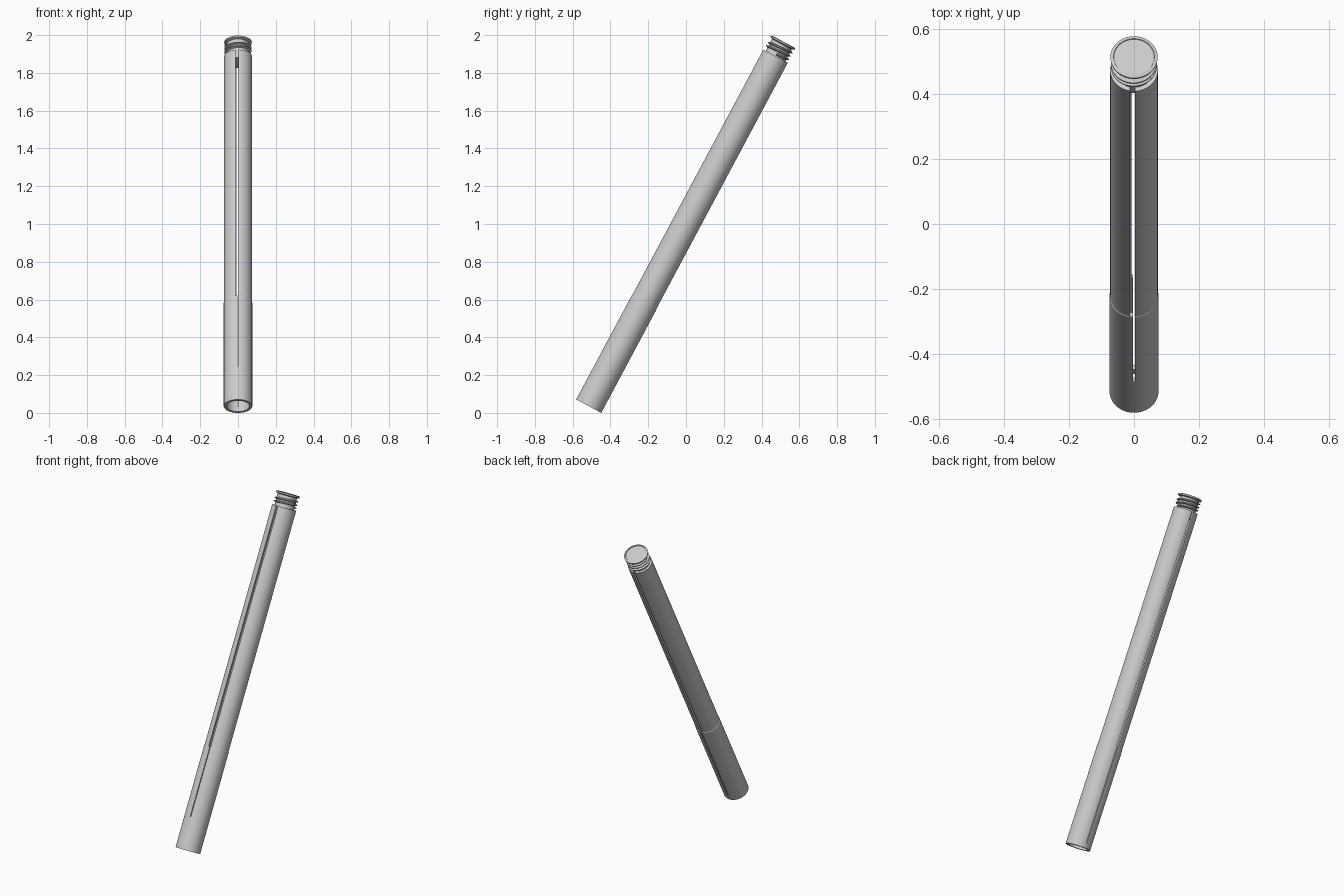
import bpy, bmesh, math
from mathutils import Matrix

if "Cube" in bpy.data.objects:
    bpy.data.objects.remove(bpy.data.objects["Cube"])

TILT = math.radians(-28.1)
PLACE = Matrix.Translation((0, -0.515, 0.0356)) @ Matrix.Rotation(TILT, 4, 'X')
SIDES = 64

grey = bpy.data.materials.new("light_grey")
grey.diffuse_color = (0.6, 0.6, 0.6, 1)
grey.use_nodes = True
grey.node_tree.nodes["Principled BSDF"].inputs["Base Color"].default_value = grey.diffuse_color


def finish(name, bm):
    bmesh.ops.recalc_face_normals(bm, faces=bm.faces)
    me = bpy.data.meshes.new(name)
    bm.to_mesh(me)
    bm.free()
    me.materials.append(grey)
    ob = bpy.data.objects.new(name, me)
    bpy.context.collection.objects.link(ob)
    ob.matrix_world = PLACE
    return ob


def activate(ob):
    bpy.ops.object.select_all(action='DESELECT')
    ob.select_set(True)
    bpy.context.view_layer.objects.active = ob


def smooth(ob):
    activate(ob)
    bpy.ops.object.shade_smooth_by_angle(angle=math.radians(30))


def lathe(name, profile, closed):
    """Revolve (radius, height) points; open profiles get end discs."""
    bm = bmesh.new()
    rings = []
    for r, z in profile:
        rings.append([bm.verts.new((r * math.cos(2 * math.pi * i / SIDES),
                                    r * math.sin(2 * math.pi * i / SIDES), z))
                      for i in range(SIDES)])
    n = len(rings)
    for k in range(n if closed else n - 1):
        a, b = rings[k], rings[(k + 1) % n]
        for i in range(SIDES):
            j = (i + 1) % SIDES
            bm.faces.new((a[i], a[j], b[j], b[i]))
    if not closed:
        bm.faces.new(rings[0])
        bm.faces.new(rings[-1])
    return finish(name, bm)


# hollow shaft: slightly thicker sleeve below, slimmer split tube above
shaft = lathe("shaft", [(0.0755, 0), (0.0755, 0.623), (0.0737, 0.626), (0.0737, 2.10),
                        (0.060, 2.10), (0.060, 0)], True)

# slots: (side, x centre, width, start, end) along the shaft
slots = [(-1, -0.005, 0.015, 0.626, 2.2), (1, -0.001, 0.014, 0.626, 2.2),
         (-1, 0, 0.005, 0.20, 0.70), (1, 0, 0.006, 0.03, 0.70)]
for side, x, w, s0, s1 in slots:
    bm = bmesh.new()
    bmesh.ops.create_cube(bm, size=1, matrix=Matrix.Translation((x, side * 0.07, (s0 + s1) / 2))
                          @ Matrix.Diagonal((w, 0.06, s1 - s0, 1)))
    cutter = finish("slot_cutter", bm)
    cutter.hide_render = True
    mod = shaft.modifiers.new("slot", 'BOOLEAN')
    mod.operation = 'DIFFERENCE'
    mod.solver = 'EXACT'
    mod.object = cutter
    activate(shaft)
    bpy.ops.object.modifier_apply(modifier=mod.name)
    bpy.data.objects.remove(cutter)
smooth(shaft)

# closed neck with a lip at the top
neck = lathe("neck", [(0.059, 2.06), (0.059, 2.172), (0.072, 2.177), (0.073, 2.185),
                      (0.063, 2.188), (0.062, 2.185)], False)
smooth(neck)

# screw thread winding round the neck
bm = bmesh.new()
TURNS, STEPS = 2.5, 120
prev = None
for i in range(STEPS + 1):
    t = i / STEPS
    a = 2 * math.pi * TURNS * t
    z = 2.112 + 0.05 * t
    ring = [bm.verts.new((r * math.cos(a), r * math.sin(a), z + dz))
            for r, dz in [(0.057, -0.007), (0.071, -0.002), (0.071, 0.002), (0.057, 0.007)]]
    if prev:
        for k in range(4):
            m = (k + 1) % 4
            bm.faces.new((prev[k], prev[m], ring[m], ring[k]))
    else:
        bm.faces.new(ring)
    prev = ring
bm.faces.new(prev)
smooth(finish("screw_thread", bm))
